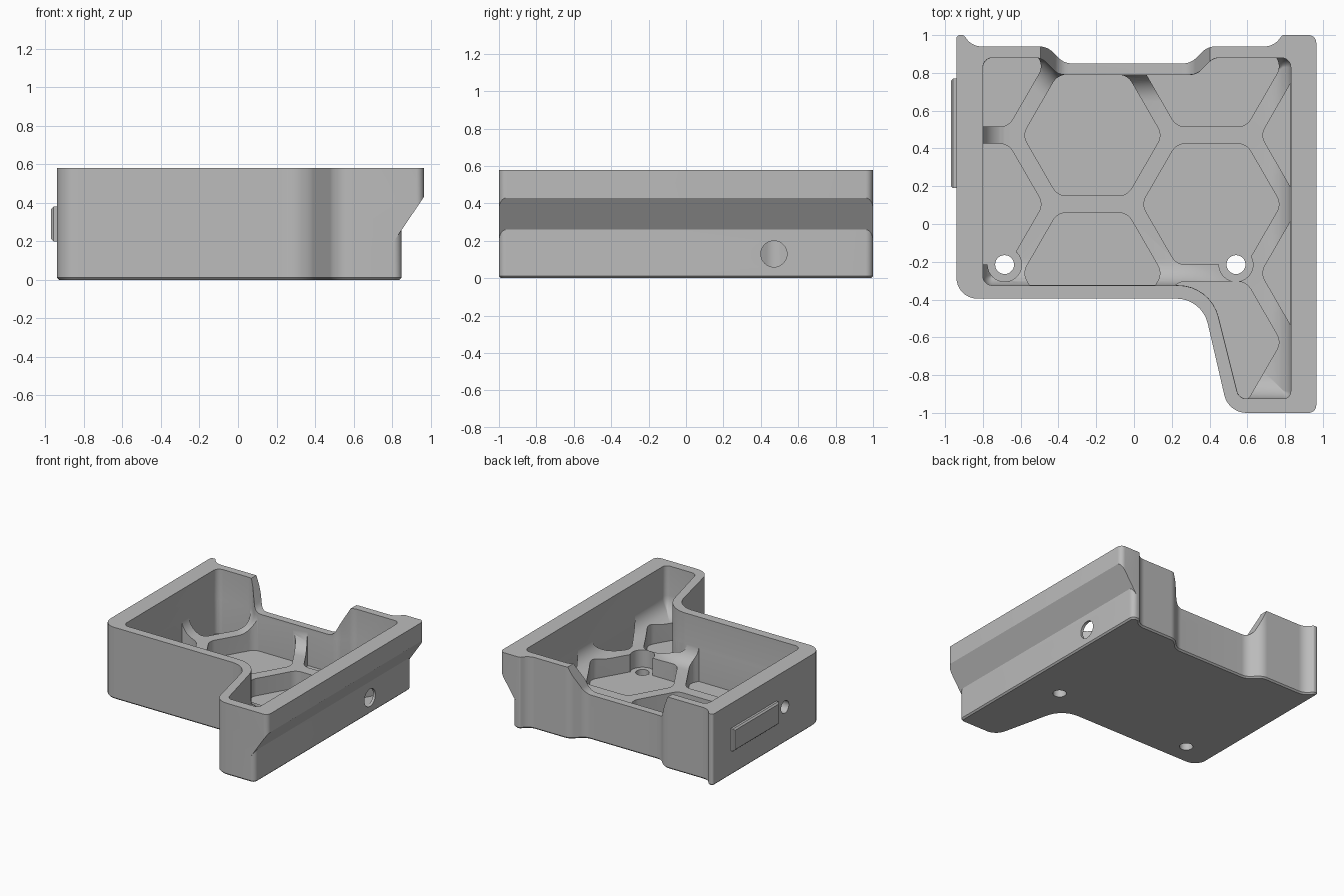
import bpy, bmesh, math
from mathutils import Vector

if "Cube" in bpy.data.objects:
    bpy.data.objects.remove(bpy.data.objects["Cube"])

grey = bpy.data.materials.new("light grey metal")
grey.diffuse_color = (0.5, 0.5, 0.5, 1)
grey.use_nodes = True
grey.node_tree.nodes["Principled BSDF"].inputs["Base Color"].default_value = grey.diffuse_color


def rounded(corners, seg=8):
    """Round each (x, y, radius) corner into an arc of seg + 1 points."""
    out = []
    n = len(corners)
    for i, (x, y, r) in enumerate(corners):
        p = Vector((x, y))
        a = (Vector(corners[i - 1][:2]) - p).normalized()
        b = (Vector(corners[(i + 1) % n][:2]) - p).normalized()
        half = a.angle(b) / 2
        c = p + (a + b).normalized() * (r / math.sin(half))
        t = r / math.tan(half)
        v0, v1 = p + a * t - c, p + b * t - c
        ang = v0.angle_signed(v1)
        for k in range(seg + 1):
            th = -ang * k / seg
            out.append((c.x + v0.x * math.cos(th) - v0.y * math.sin(th),
                        c.y + v0.x * math.sin(th) + v0.y * math.cos(th)))
    return out


def inset(corners, d):
    """Move a clockwise outline inwards by d, keeping arcs concentric."""
    out = []
    n = len(corners)
    for i, (x, y, r) in enumerate(corners):
        p = Vector((x, y))
        e0 = (p - Vector(corners[i - 1][:2])).normalized()
        e1 = (Vector(corners[(i + 1) % n][:2]) - p).normalized()
        n0, n1 = Vector((e0.y, -e0.x)), Vector((e1.y, -e1.x))
        q = p + (n0 + n1) * (d / (1 + n0.dot(n1)))
        convex = e0.x * e1.y - e0.y * e1.x < 0
        out.append((q.x, q.y, max(r - d, 0.005) if convex else r + d))
    return out


def loft(name, rings):
    """Skin a stack of rings (lists of 3D points) and cap both ends."""
    bm = bmesh.new()
    vs = [[bm.verts.new(p) for p in ring] for ring in rings]
    n = len(vs[0])
    for lo, hi in zip(vs, vs[1:]):
        for i in range(n):
            j = (i + 1) % n
            bm.faces.new((lo[i], lo[j], hi[j], hi[i]))
    bm.faces.new(vs[0])
    bm.faces.new(vs[-1])
    bmesh.ops.recalc_face_normals(bm, faces=bm.faces)
    me = bpy.data.meshes.new(name)
    bm.to_mesh(me)
    bm.free()
    ob = bpy.data.objects.new(name, me)
    bpy.context.collection.objects.link(ob)
    me.materials.append(grey)
    return ob


def prism(name, pts, lo, hi, axis="z"):
    place = {"z": lambda a, b, h: (a, b, h),
             "y": lambda a, b, h: (a, h, b),
             "x": lambda a, b, h: (h, a, b)}[axis]
    return loft(name, [[place(a, b, h) for a, b in pts] for h in (lo, hi)])


def circle(cx, cy, r, n=40):
    return [(cx + r * math.cos(2 * math.pi * i / n),
             cy + r * math.sin(2 * math.pi * i / n)) for i in range(n)]


def boolean(ob, tool, op="DIFFERENCE"):
    m = ob.modifiers.new(op.lower(), "BOOLEAN")
    m.object, m.operation, m.solver = tool, op, "EXACT"
    bpy.context.view_layer.objects.active = ob
    bpy.ops.object.modifier_apply(modifier=m.name)
    bpy.data.objects.remove(tool)


TOP = 0.58
# Outer outline, clockwise from the back left corner
OUTER = [(-0.94, 1.0, .018), (-0.9, 1.0, .02), (-0.86, 0.94, .1),
         (-0.46, 0.94, .1), (-0.37, 0.85, .1), (0.30, 0.85, .1),
         (0.39, 0.94, .1), (0.74, 0.94, .1), (0.785, 1.0, .02),
         (0.965, 1.0, .04), (0.965, -1.0, .04), (0.50, -1.0, .12),
         (0.36, -0.395, .17), (-0.94, -0.395, .11)]
# Cavity outline, clockwise
INNER = [(-0.80, 0.88, .05), (-0.49, 0.88, .08), (-0.40, 0.79, .08),
         (0.33, 0.79, .08), (0.42, 0.88, .08), (0.83, 0.88, .05),
         (0.83, -0.925, .04), (0.555, -0.925, .05), (0.405, -0.325, .22),
         (-0.80, -0.325, .05)]

# Housing body: the right side steps in below a sloped underside
STEP = 0.115


def slope(x):
    return 0.26 + (x - 0.85) * 1.478


def is_lip(x):
    return x > 0.9


def lower(pts):
    return [(x - STEP if is_lip(x) else x, y) for x, y in pts]


lip = rounded(OUTER)
foot = lower(lip)
base = lower(rounded(inset(OUTER, 0.012)))
body = loft("housing", [
    [(x, y, 0) for x, y in base],
    [(x, y, 0.012) for x, y in foot],
    [(x, y, slope(x) if is_lip(u) else 0.26) for (x, y), (u, _) in zip(foot, lip)],
    [(x, y, slope(x) if is_lip(x) else 0.43) for x, y in lip],
    [(x, y, TOP) for x, y in lip]])

# Main cavity with a filleted floor at rib height
RIB, FILLET, FLOOR = 0.20, 0.14, 0.06
rings = []
for k in range(9):
    a = math.pi / 2 * k / 8
    d, z = FILLET * (1 - math.sin(a)), RIB + FILLET * (1 - math.cos(a))
    rings.append([(x, y, z) for x, y in rounded(inset(INNER, d))])
rings.append([(x, y, 0.8) for x, y in rounded(INNER)])
boolean(body, loft("cavity_cutter", rings))

# Honeycomb pockets leaving ribs between them
HEX = [(-0.22, 0.47), (-0.22, -0.26), (0.41, 0.105), (0.41, 0.835),
       (0.41, -0.625), (-0.85, 0.105), (-0.85, 0.835), (1.04, 0.47), (1.04, -0.26)]
for cx, cy in HEX:
    corners = [(cx + 0.3695 * math.cos(-i * math.pi / 3),
                cy + 0.3695 * math.sin(-i * math.pi / 3), 0.08) for i in range(6)]
    pocket = prism("pocket_cutter", rounded(corners, 6), FLOOR, 0.345)
    boolean(pocket, prism("pocket_limit", rounded(inset(INNER, 0.001)), 0, 0.7), "INTERSECT")
    boolean(body, pocket)

# Screw holes with clearance bores through the ribs
for cx in (-0.685, 0.54):
    boolean(body, prism("bore_cutter", circle(cx, -0.215, 0.09), FLOOR + 0.0005, 0.5))
    boolean(body, prism("hole_cutter", circle(cx, -0.215, 0.05), -0.1, 0.2))

# Side holes
boolean(body, prism("right_hole_cutter", circle(0.47, 0.13, 0.07), 0.78, 1.1, "x"))
boolean(body, prism("left_hole_cutter", circle(0.08, 0.29, 0.05), -1.1, -0.75, "x"))

# Lowered middle of the back wall
dip = [(-0.52, 0.64, .005), (0.43, 0.64, .005), (0.30, 0.36, .08), (-0.40, 0.36, .08)]
boolean(body, prism("dip_cutter", rounded(dip), 0.7, 1.1, "y"))

# Raised plate on the left side
plate = loft("side_plate", [
    [(x, y, z) for y, z in ((0.19 + e, 0.2 + e), (0.77 - e, 0.2 + e),
                            (0.77 - e, 0.38 - e), (0.19 + e, 0.38 - e))]
    for x, e in ((-0.935, 0), (-0.958, 0), (-0.97, 0.012))])

# Smooth rounded walls, keep edges sharp
bpy.ops.object.select_all(action="DESELECT")
body.select_set(True)
bpy.context.view_layer.objects.active = body
bpy.ops.object.shade_smooth_by_angle(angle=math.radians(30))
